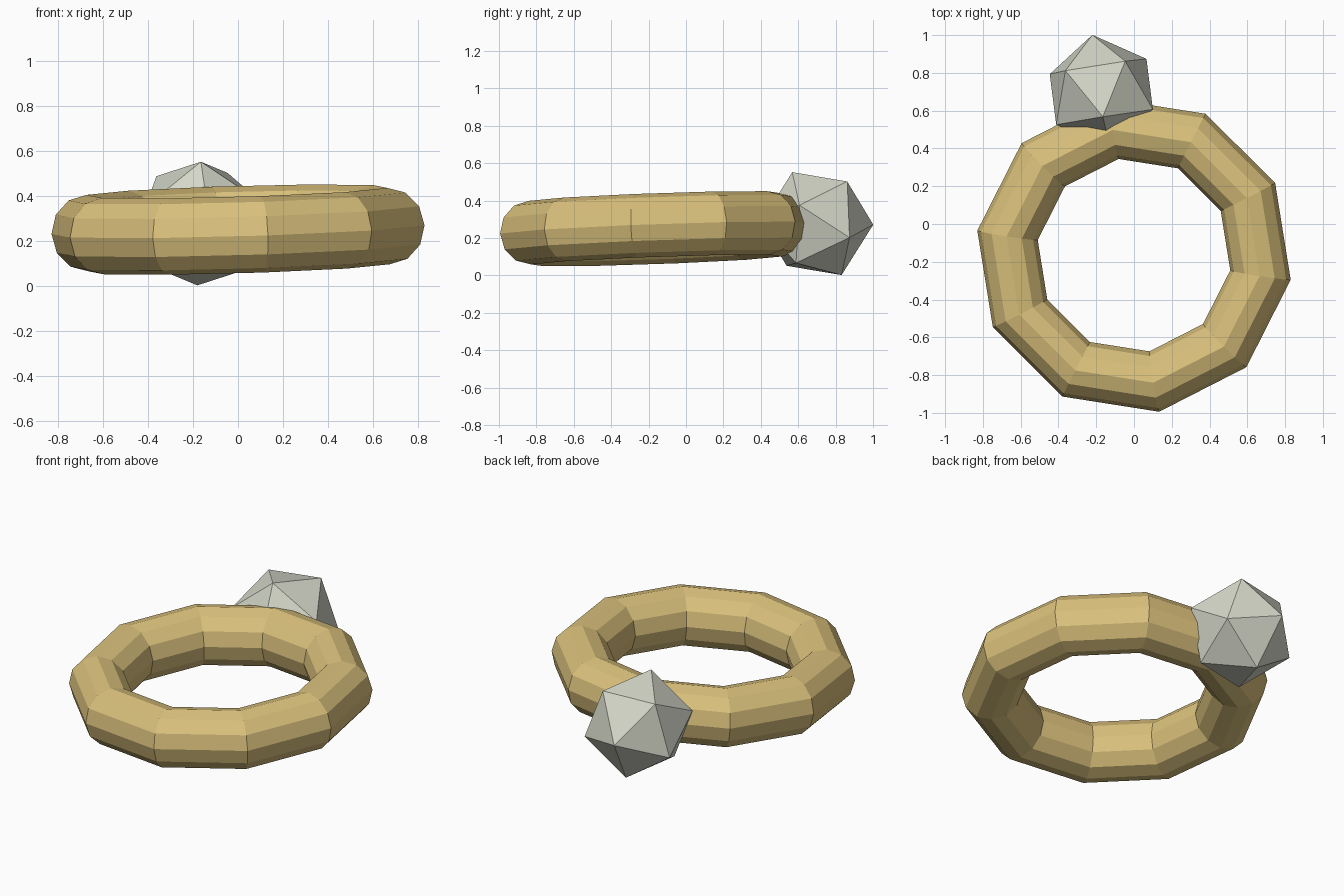
import bpy, bmesh
from math import cos, sin, tau, radians, sqrt
from mathutils import Vector, Matrix

if "Cube" in bpy.data.objects:
    bpy.data.objects.remove(bpy.data.objects["Cube"])


def paint(obj, name, color):
    mat = bpy.data.materials.new(name)
    mat.diffuse_color = (*color, 1)
    mat.use_nodes = True
    mat.node_tree.nodes["Principled BSDF"].inputs["Base Color"].default_value = mat.diffuse_color
    obj.data.materials.append(mat)


# Ring band: low-poly torus, slightly tilted
bpy.ops.mesh.primitive_torus_add(major_segments=10, minor_segments=12,
                                 major_radius=0.678, minor_radius=0.162)
band = bpy.context.object
band.name = "ring_band"
tilt = Vector((0, 0, 1)).rotation_difference(Vector((-0.029, -0.036, 1)))
band.data.transform(Matrix.Translation((0, -0.165, 0.25))
                    @ tilt.to_matrix().to_4x4()
                    @ Matrix.Rotation(radians(-8.9), 4, 'Z')
                    @ Matrix.Diagonal((1, 1, 1.05, 1)))
paint(band, "gold", (0.70, 0.53, 0.20))

# Gem: icosahedron oriented by one corner and its neighbour
center, radius = Vector((-0.173, 0.70, 0.277)), 0.305
pole = Vector((0.008, -0.132, 0.275)).normalized()
side = Vector((-0.19, 0.11, 0.215))
side = (side - pole * side.dot(pole)).normalized()
third = pole.cross(side)
corners = [pole]
for k in range(5):
    a = tau * k / 5
    corners.append((pole + 2 * (side * cos(a) + third * sin(a))) / sqrt(5))

bm = bmesh.new()
for c in corners:
    for s in (1, -1):
        bm.verts.new(center + c * s * radius)
bmesh.ops.convex_hull(bm, input=bm.verts)
bmesh.ops.recalc_face_normals(bm, faces=bm.faces)
mesh = bpy.data.meshes.new("gem")
bm.to_mesh(mesh)
bm.free()
gem = bpy.data.objects.new("gem", mesh)
bpy.context.collection.objects.link(gem)
paint(gem, "pale_stone", (0.66, 0.68, 0.58))
